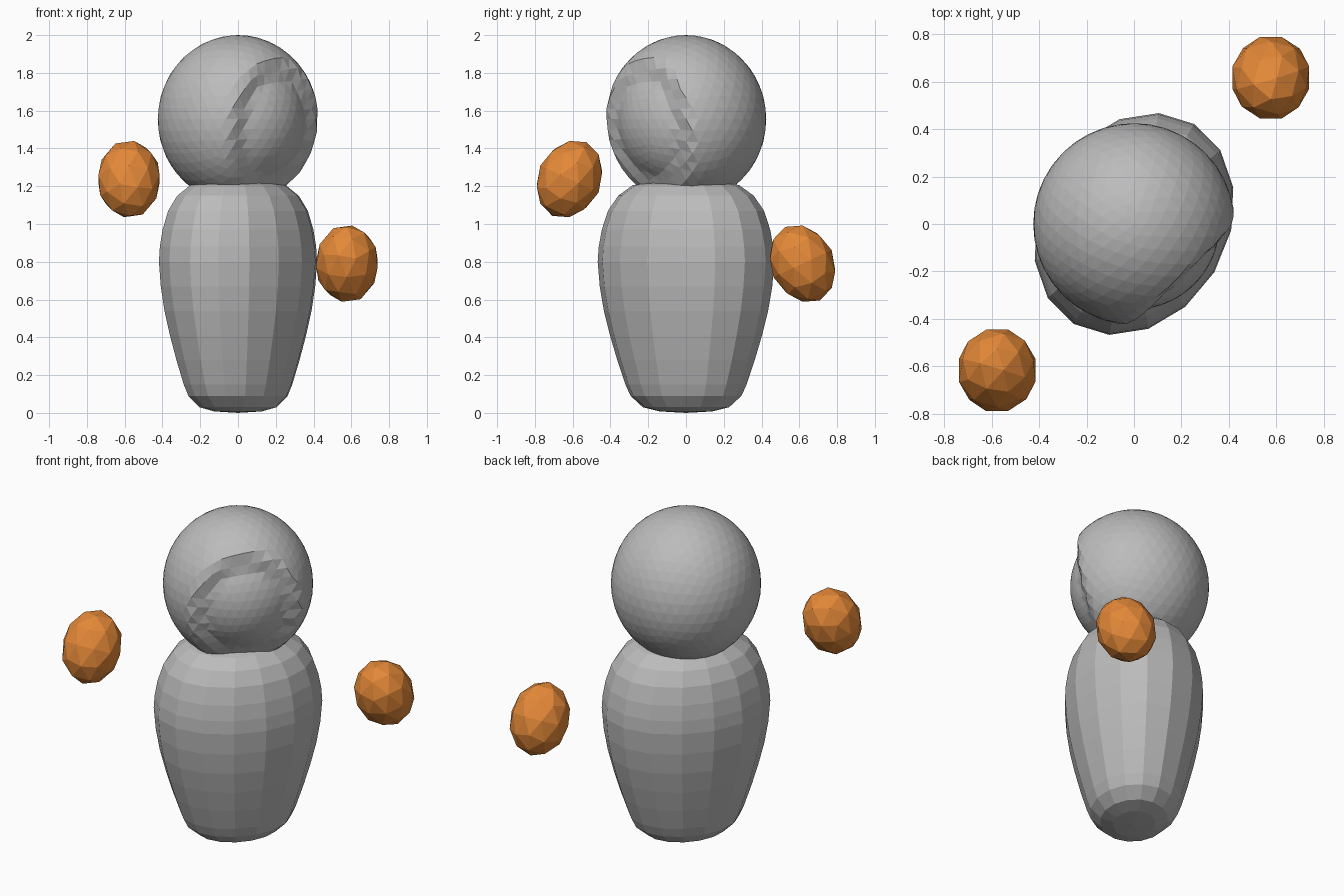
import bpy, bmesh, math
from mathutils import Matrix, Vector

if "Cube" in bpy.data.objects:
    bpy.data.objects.remove(bpy.data.objects["Cube"])


def material(name, rgb):
    m = bpy.data.materials.new(name)
    m.diffuse_color = (*rgb, 1)
    m.use_nodes = True
    m.node_tree.nodes["Principled BSDF"].inputs["Base Color"].default_value = m.diffuse_color
    return m


GREY = material("grey", (0.5, 0.5, 0.5))
ORANGE = material("orange", (0.78, 0.25, 0.04))


def finish(bm, name, mat):
    bmesh.ops.recalc_face_normals(bm, faces=bm.faces)
    me = bpy.data.meshes.new(name)
    bm.to_mesh(me)
    bm.free()
    me.materials.append(mat)
    ob = bpy.data.objects.new(name, me)
    bpy.context.collection.objects.link(ob)
    return ob


# Body: 16-sided oval lathe, wider near the shoulders, turned about the vertical
profile = [(0.13, 0.008), (0.21, 0.03), (0.27, 0.09), (0.295, 0.15), (0.335, 0.28),
           (0.37, 0.41), (0.4, 0.54), (0.42, 0.67), (0.43, 0.8), (0.425, 0.88),
           (0.41, 0.97), (0.38, 1.07), (0.33, 1.15), (0.26, 1.205), (0.14, 1.235)]
bm = bmesh.new()
turn = Matrix.Rotation(math.radians(59), 3, 'Z')
rings = []
for r, z in profile:
    k = r / 0.43
    ring = []
    for i in range(16):
        a = math.tau * i / 16
        ring.append(bm.verts.new(turn @ Vector((0.492 * k * math.cos(a), 0.395 * k * math.sin(a), z))))
    rings.append(ring)
for lo, hi in zip(rings, rings[1:]):
    for i in range(16):
        j = (i + 1) % 16
        bm.faces.new((lo[i], lo[j], hi[j], hi[i]))
for ring, z in ((rings[0], 0.0), (rings[-1], 1.24)):
    tip = bm.verts.new((0, 0, z))
    for i in range(16):
        bm.faces.new((ring[i], ring[(i + 1) % 16], tip))
finish(bm, "body", GREY)

# Head: fine faceted ball with a hood-like recess for the face
bm = bmesh.new()
bmesh.ops.create_icosphere(bm, subdivisions=4, radius=1)
front = Vector((math.cos(math.radians(-46)), math.sin(math.radians(-46)), 0))
side = Vector((-front.y, front.x, 0))
for v in bm.verts:
    p = Vector((v.co.x * 0.425, v.co.y * 0.425, v.co.z * 0.445))
    if p.dot(front) > 0:
        d = math.hypot(p.dot(side) / 0.33, (p.z + 0.05) / 0.38)
        t = max(0, min(1, (1 - d) / 0.22))
        p *= 1 - 0.15 * t * t * (3 - 2 * t)
    v.co = p + Vector((0, 0, 1.555))
finish(bm, "head", GREY)

# Floating hands: low-poly eggs leaning towards the body
for name, s, z in (("left_hand", -1, 1.238), ("right_hand", 1, 0.79)):
    bm = bmesh.new()
    bmesh.ops.create_icosphere(bm, subdivisions=2, radius=1)
    bm.transform(Matrix.Translation((0.577 * s, 0.617 * s, z))
                 @ Matrix.Rotation(math.radians(25 * s), 4, 'X')
                 @ Matrix.Diagonal((0.17, 0.17, 0.215, 1)))
    finish(bm, name, ORANGE)
